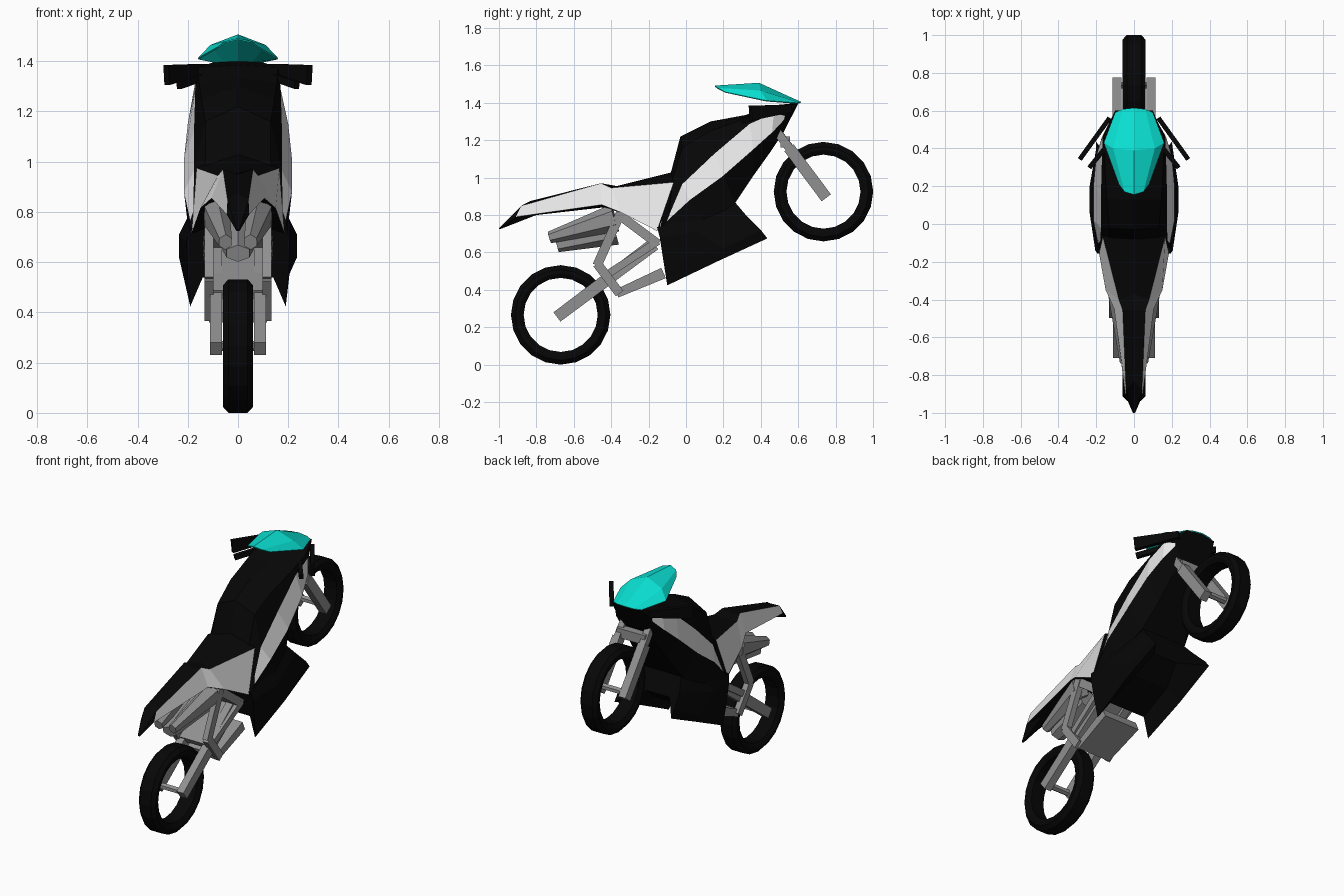
import bpy, bmesh, math
from mathutils import Vector


def mat(name, col):
    m = bpy.data.materials.new(name)
    m.diffuse_color = (*col, 1)
    return m


BLACK = mat("black", (0.002, 0.002, 0.002))
WHITE = mat("white", (0.8, 0.8, 0.8))
GREY = mat("metal_grey", (0.28, 0.28, 0.28))
CYAN = mat("cyan_glass", (0.003, 0.74, 0.64))


def make(name, rings, mats, closed=True, cap=True, loop=False, white=lambda i, j, n: False):
    """Skin a row of point rings into one object."""
    bm = bmesh.new()
    vs = [[bm.verts.new(p) for p in r] for r in rings]
    n = len(rings[0])
    for i in range(len(vs) if loop else len(vs) - 1):
        a, b = vs[i], vs[(i + 1) % len(vs)]
        for j in range(n if closed else n - 1):
            k = (j + 1) % n
            f = bm.faces.new((a[j], a[k], b[k], b[j]))
            f.material_index = int(white(i, j, n))
    if cap:
        bm.faces.new(vs[0][::-1])
        bm.faces.new(vs[-1])
    bmesh.ops.recalc_face_normals(bm, faces=bm.faces[:])
    me = bpy.data.meshes.new(name)
    bm.to_mesh(me)
    bm.free()
    for m in mats:
        me.materials.append(m)
    ob = bpy.data.objects.new(name, me)
    bpy.context.collection.objects.link(ob)
    return ob


def sym(pts):
    """Half ring completed by its mirror image."""
    return pts + [(-x, y, z) for x, y, z in reversed(pts) if x > 0]


def bar(name, p, q, a, b, n=4, m=GREY):
    """Straight n-sided bar; a and b are (width, height) at its ends."""
    p, q = Vector(p), Vector(q)
    d = (q - p).normalized()
    side = d.cross(Vector((0, 0, 1))).normalized()
    up = side.cross(d)
    k = 0.5 / math.cos(math.pi / n)
    rings = []
    for c, (w, h) in ((p, a), (q, b)):
        angs = [2 * math.pi * (t + 0.5) / n for t in range(n)]
        rings.append([c + side * w * k * math.cos(t) + up * h * k * math.sin(t) for t in angs])
    return make(name, rings, [m])


def pair(name, p, q, a, b, n=4, m=GREY):
    for s, tag in ((1, "right"), (-1, "left")):
        bar(f"{name}_{tag}", (p[0] * s, *p[1:]), (q[0] * s, *q[1:]), a, b, n, m)


# tyres: rings with a bevelled tread, and an axle through each
prof = [(-.045, .198), (-.06, .222), (-.06, .242), (-.038, .266),
        (.038, .266), (.06, .242), (.06, .222), (.045, .198)]
for name, cy, cz in (("front", .735, .925), ("rear", -.67, .266)):
    rings = []
    for i in range(20):
        t = 2 * math.pi * i / 20
        rings.append([(x, cy + r * math.cos(t), cz + r * math.sin(t)) for x, r in prof])
    make(name + "_tyre", rings, [BLACK], cap=False, loop=True)
    bar(name + "_axle", (-.09, cy, cz), (.09, cy, cz), (.035, .035), (.035, .035), 6)

# upper fairing and tank: ridge, shoulder, stripe top, stripe bottom, lower edge
make("upper_fairing", [sym(r) for r in (
    [(0, -.08, 1.03), (.13, -.07, 1.0), (.178, -.09, .80), (.19, -.105, .765), (.195, -.14, .72)],
    [(0, -.03, 1.22), (.13, -.02, 1.16), (.175, -.02, .965), (.215, .02, .88), (.20, .10, .75)],
    [(0, .13, 1.30), (.145, .13, 1.25), (.175, .15, 1.126), (.215, .20, 1.01), (.16, .26, .86)],
    [(0, .32, 1.335), (.155, .32, 1.315), (.17, .34, 1.287), (.20, .36, 1.15), (.12, .36, 1.01)],
    [(0, .45, 1.385), (.16, .46, 1.375), (.165, .47, 1.345), (.17, .46, 1.24), (.10, .46, 1.15)],
    [(0, .606, 1.40), (.10, .60, 1.395), (.13, .53, 1.33), (.13, .525, 1.31), (.07, .52, 1.24)],
)], [BLACK, WHITE], white=lambda i, j, n: j in (2, n - 3))

# seat and tail: ridge, upper edge, lower edge, underside
make("seat_tail", [sym(r) for r in (
    [(0, -.05, 1.035), (.165, -.065, .975), (.185, -.155, .715), (.10, -.14, .74)],
    [(0, -.37, .955), (.08, -.40, .945), (.15, -.35, .815), (.06, -.36, .82)],
    [(0, -.455, .95), (.06, -.455, .97), (.105, -.45, .855), (.04, -.45, .84)],
    [(0, -.83, .875), (.042, -.88, .85), (.045, -.91, .79), (.02, -.80, .80)],
    [(0, -1, .73), (.006, -1, .729), (.006, -1, .724), (.003, -.995, .724)],
)], [BLACK, WHITE], white=lambda i, j, n: i < 3 and j in (1, n - 2))

# belly fairing: flared side walls, arched underside and notched front
make("belly_fairing", [sym(r) for r in (
    [(.195, -.155, .735), (.205, -.14, .68), (.20, -.12, .55), (.19, -.10, .424), (.14, -.08, .54)],
    [(.19, .10, .80), (.235, .06, .71), (.235, .20, .62), (.205, .17, .553), (.12, .15, .62)],
    [(.15, .265, .865), (.18, .32, .80), (.20, .40, .72), (.20, .435, .675), (.08, .28, .72)],
)], [BLACK])

# windscreen shell
ws = make("windscreen", [sym(r) for r in (
    [(.08, .21, 1.458), (.05, .17, 1.48), (0, .155, 1.492)],
    [(.16, .43, 1.412), (.11, .40, 1.465), (0, .39, 1.507)],
    [(.10, .59, 1.40), (.06, .608, 1.402), (0, .615, 1.405)],
)], [CYAN], closed=False, cap=False)
ws.modifiers.new("thickness", "SOLIDIFY").thickness = 0.006

# mirrors and handlebars
pair("mirror", (.13, .56, 1.37), (.285, .345, 1.345), (.025, .04), (.025, .08), m=BLACK)
pair("handlebar", (.09, .48, 1.355), (.235, .30, 1.305), (.025, .03), (.025, .03), m=BLACK)

# front fork with crown
pair("fork_leg", (.09, .55, 1.16), (.09, .75, .892), (.05, .062), (.05, .062))
pair("fork_tube", (.085, .46, 1.28), (.09, .56, 1.15), (.04, .045), (.04, .045))
bar("fork_crown", (-.10, .53, 1.19), (.10, .53, 1.19), (.05, .06), (.05, .06))

# swingarm
pair("swingarm", (.087, -.69, .255), (.087, -.17, .645), (.048, .062), (.048, .07))

# rear frame: wide cross plates joined by side bars
bar("frame_top", (0, -.37, .81), (0, -.15, .645), (.25, .05), (.28, .05))
bar("frame_middle", (0, -.44, .47), (0, -.15, .66), (.24, .04), (.28, .04))
bar("frame_bottom", (0, -.37, .38), (0, -.12, .49), (.23, .045), (.25, .06))
pair("frame_upright", (.115, -.35, .81), (.115, -.475, .53), (.035, .05), (.035, .05))
pair("frame_lower", (.115, -.475, .54), (.115, -.355, .38), (.035, .05), (.035, .05))

# exhaust cans under the tail
bar("exhaust_centre", (0, -.69, .635), (0, -.38, .72), (.09, .06), (.16, .14), 6)
pair("exhaust_side", (.05, -.73, .68), (.085, -.38, .785), (.05, .055), (.10, .13), 6)
